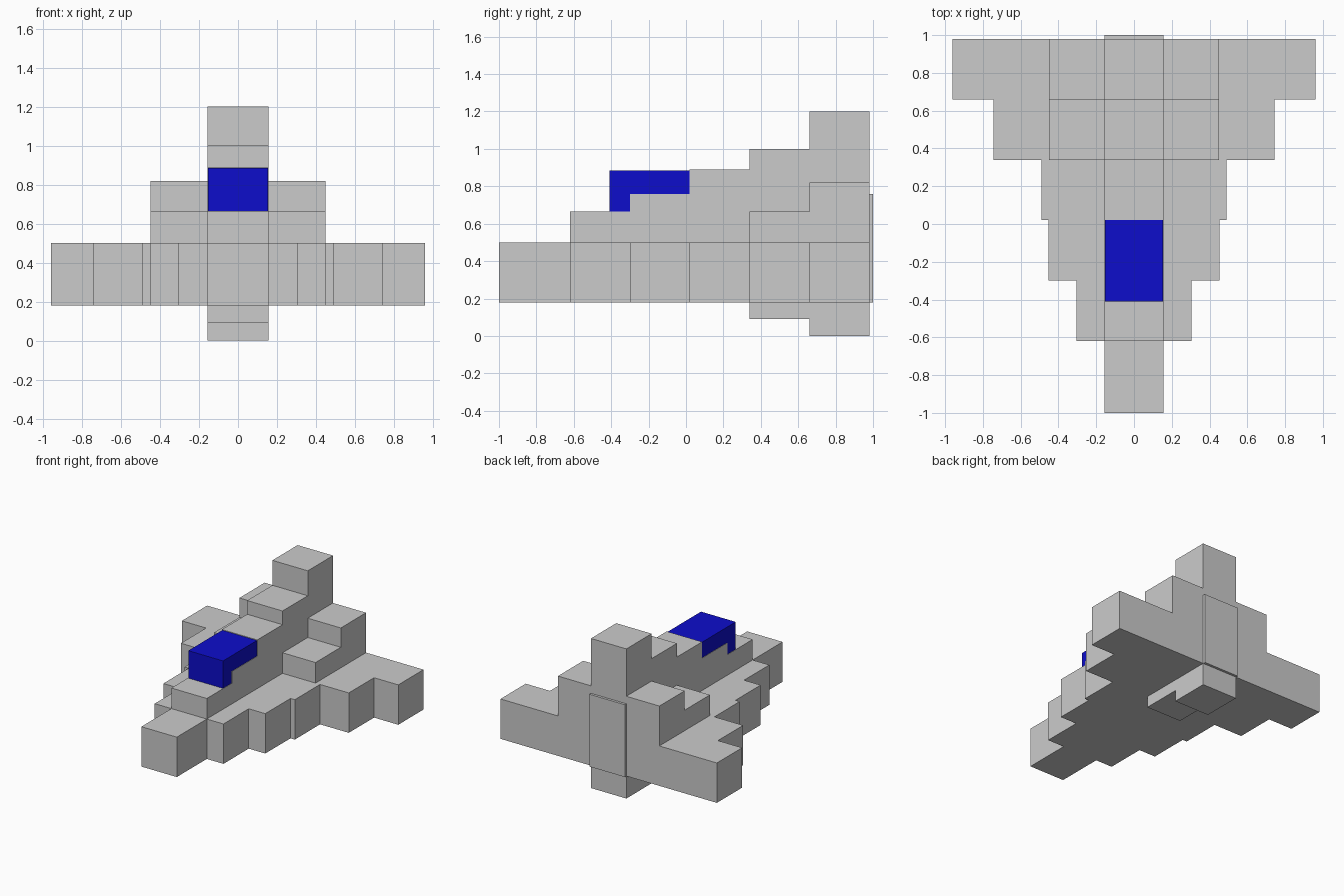
import bpy, bmesh
from mathutils import Vector

if "Cube" in bpy.data.objects:
    bpy.data.objects.remove(bpy.data.objects["Cube"])


def material(name, rgb):
    m = bpy.data.materials.new(name)
    m.diffuse_color = (*rgb, 1.0)
    m.use_nodes = True
    m.node_tree.nodes["Principled BSDF"].inputs["Base Color"].default_value = m.diffuse_color
    return m


GREY = material("hull grey", (0.6, 0.6, 0.6))
BLUE = material("canopy blue", (0.004, 0.004, 0.6))


def extrude(name, points, direction, mat):
    """Solid made by extruding a closed 3D outline along a direction."""
    bm = bmesh.new()
    face = bm.faces.new([bm.verts.new(p) for p in points])
    res = bmesh.ops.extrude_face_region(bm, geom=[face])
    verts = [g for g in res["geom"] if isinstance(g, bmesh.types.BMVert)]
    bmesh.ops.translate(bm, verts=verts, vec=Vector(direction))
    bmesh.ops.recalc_face_normals(bm, faces=bm.faces[:])
    mesh = bpy.data.meshes.new(name)
    bm.to_mesh(mesh)
    bm.free()
    mesh.materials.append(mat)
    obj = bpy.data.objects.new(name, mesh)
    bpy.context.collection.objects.link(obj)
    return obj


def side_part(name, profile, x0, x1, mat=GREY):
    """Part with a (y, z) side profile running from x0 to x1."""
    return extrude(name, [(x0, y, z) for y, z in profile], (x1 - x0, 0, 0), mat)


def stairs(ys, levels):
    """Stepped line: each level holds between two neighbouring stations."""
    line = []
    for i, h in enumerate(levels):
        line += [(ys[i], h), (ys[i + 1], h)]
    return line


# Stations along the length where every step falls
Y = [-1.0, -0.62, -0.30, 0.02, 0.34, 0.66, 0.98]
W = 0.157       # half width of the central body
LOW, TOP = 0.18, 0.50

# Stepped wing slab
edge = stairs(Y, [W, 0.305, 0.452, 0.49, 0.745, 0.96])
plan = [(x, y) for y, x in edge] + [(-x, y) for y, x in reversed(edge)]
extrude("wing_slab", [(x, y, LOW) for x, y in plan], (0, 0, TOP - LOW), GREY)

# Stepped spine rising to the tail fin
spine = stairs(Y[1:], [0.665, 0.76, 0.89, 1.0, 1.2])
side_part("spine_and_tail_fin", spine + [(Y[6], TOP), (Y[1], TOP)], -W, W)

# Stepped keel under the tail
keel = stairs(Y[4:], [0.09, 0.0])
side_part("keel", keel + [(Y[6], LOW), (Y[4], LOW)], -W, W)

# Engine housings either side of the spine
housing = stairs(Y[4:], [0.665, 0.82]) + [(Y[6], TOP), (Y[4], TOP)]
for side, s in (("right", 1), ("left", -1)):
    side_part("engine_housing_" + side, housing, s * W, s * 0.45)

# Exhaust plate on the back
side_part("exhaust_plate", [(0.98, LOW), (1.0, LOW), (1.0, 0.76), (0.98, 0.76)], -W, W)

# Cockpit canopy wrapping over the front step of the spine
canopy = [(-0.41, 0.665), (-0.30, 0.665), (-0.30, 0.76),
          (0.02, 0.76), (0.02, 0.885), (-0.41, 0.885)]
side_part("cockpit_canopy", canopy, -0.154, 0.154, BLUE)
